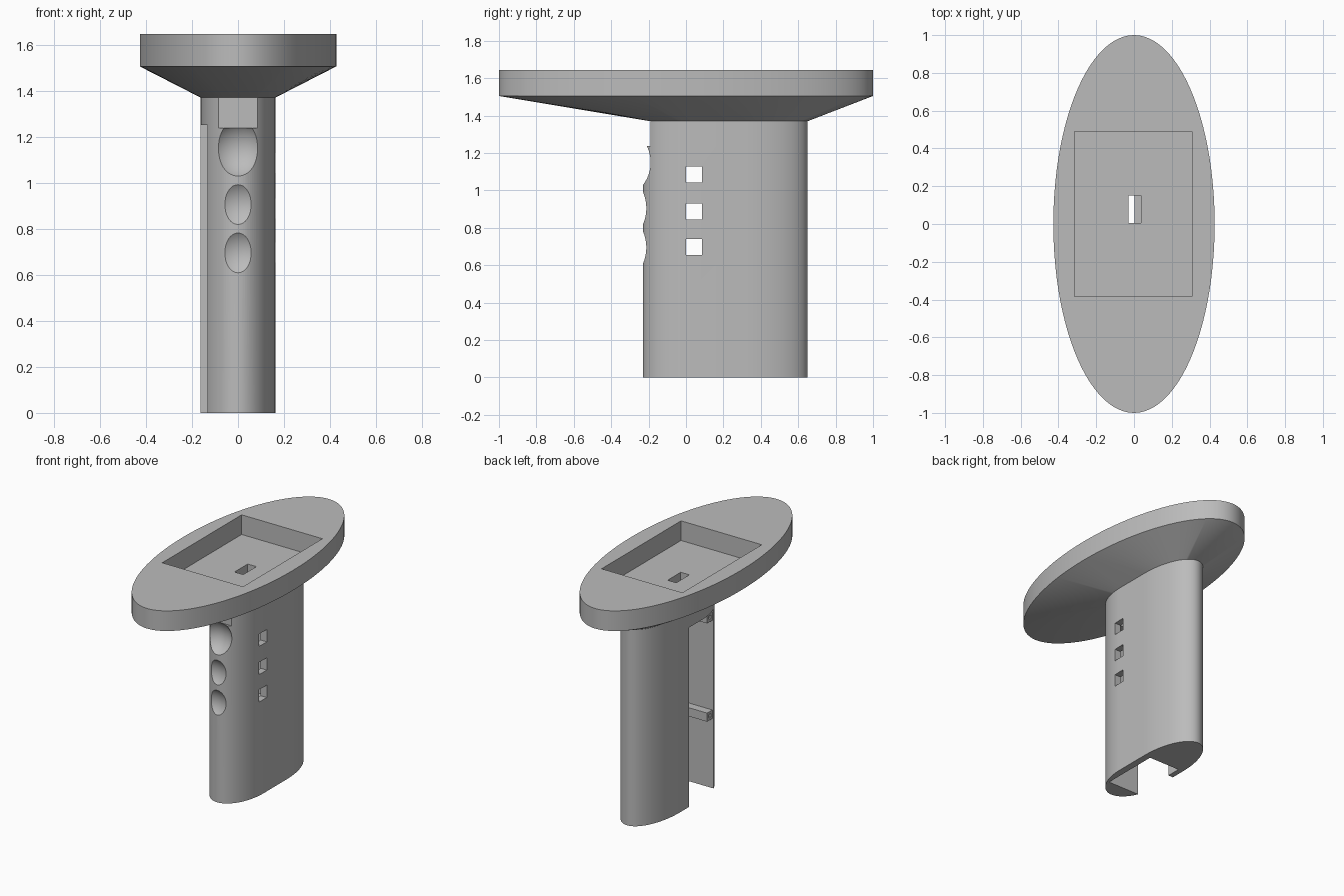
import bpy, bmesh, math

default = bpy.data.objects.get("Cube")
if default:
    bpy.data.objects.remove(default, do_unlink=True)

grey = bpy.data.materials.new("matte grey")
grey.use_nodes = True
color = (0.5, 0.5, 0.5, 1)
grey.diffuse_color = color
for node in grey.node_tree.nodes:
    if node.type == 'BSDF_PRINCIPLED':
        node.inputs["Base Color"].default_value = color

K = 49                       # points on each half outline
HALF_WIDTH = 0.163
FLAT_FRONT = -0.19
NECK, RIM, TOP = 1.37, 1.505, 1.645


def finish(bm, name):
    bmesh.ops.recalc_face_normals(bm, faces=bm.faces[:])
    mesh = bpy.data.meshes.new(name)
    bm.to_mesh(mesh)
    bm.free()
    mesh.materials.append(grey)
    ob = bpy.data.objects.new(name, mesh)
    bpy.context.collection.objects.link(ob)
    return ob


def loft(name, rings):
    bm = bmesh.new()
    loops = [[bm.verts.new(p) for p in ring] for ring in rings]
    n = len(loops[0])
    for a, b in zip(loops, loops[1:]):
        for i in range(n):
            j = (i + 1) % n
            bm.faces.new((a[i], a[j], b[j], b[i]))
    bm.faces.new(loops[0])
    bm.faces.new(loops[-1])
    return finish(bm, name)


def box(name, x, y, z):
    bm = bmesh.new()
    bmesh.ops.create_cube(bm, size=1)
    for v in bm.verts:
        for axis, (lo, hi) in enumerate((x, y, z)):
            v.co[axis] = lo if v.co[axis] < 0 else hi
    return finish(bm, name)


def ball(name, y, z, radius):
    bm = bmesh.new()
    bmesh.ops.create_uvsphere(bm, u_segments=64, v_segments=40, radius=radius)
    bmesh.ops.translate(bm, verts=bm.verts[:], vec=(0, y, z))
    return finish(bm, name)


def cut(target, cutter):
    cutter.hide_render = True
    mod = target.modifiers.new("cut", 'BOOLEAN')
    mod.operation = 'DIFFERENCE'
    mod.solver = 'EXACT'
    mod.object = cutter
    bpy.context.view_layer.objects.active = target
    bpy.ops.object.modifier_apply(modifier=mod.name)
    bpy.data.objects.remove(cutter, do_unlink=True)


def grip_section(z, front=-1.0):
    """Rounded front, flat sides, longer tapered back."""
    pts = []
    for centre, depth, start in ((0.05, 0.28, math.pi), (0.3, 0.35, 0)):
        for i in range(K):
            t = start + math.pi * i / (K - 1)
            y = centre + depth * math.sin(t)
            pts.append((HALF_WIDTH * math.cos(t), max(y, front), z))
    return pts


def oval(z):
    angles = [math.pi + math.pi * (i + 0.5) / K for i in range(2 * K)]
    return [(0.427 * math.cos(t), math.sin(t), z) for t in angles]


# Handle with a side compartment, open at the bottom and on the right
handle = loft("handle", [grip_section(0), grip_section(NECK)])
cut(handle, box("front_trim", (-0.3, 0.3), (-0.4, FLAT_FRONT), (1.237, 1.5)))
cut(handle, box("compartment", (-0.125, 0.115), (-0.115, 0.3), (-0.1, 1.25)))
cut(handle, box("compartment_opening", (-0.3, 0.05), (-0.115, 0.2), (-0.1, 1.25)))

# Finger grooves
for y, z in ((-0.30, 1.15), (-0.34, 0.905), (-0.34, 0.695)):
    cut(handle, ball("finger_groove", y, z, 0.14))

# Square button windows in the left wall
for z in (1.085, 0.888, 0.697):
    cut(handle, box("button_window", (0.05, 0.3), (0, 0.085), (z - 0.043, z + 0.043)))

# Cable passage
cut(handle, box("cable_hole", (-0.03, 0.003), (0.005, 0.15), (1.1, 1.5)))

# Flared oval head with a rectangular recess
head = loft("head", [grip_section(NECK, FLAT_FRONT), oval(RIM), oval(TOP)])
cut(head, box("recess", (-0.315, 0.308), (-0.385, 0.49), (RIM + 0.003, 1.8)))
cut(head, box("cable_hole", (-0.03, 0.037), (0.005, 0.15), (1.2, 1.6)))

# Screw posts inside the compartment
for level, z in (("lower", 0.515), ("upper", 1.2)):
    for side, y in (("front", -0.087), ("back", 0.272)):
        post = box(f"{level}_{side}_screw_post", (-0.123, 0.12),
                   (y - 0.03, y + 0.03), (z - 0.03, z + 0.03))
        cut(post, box("screw_hole", (-0.2, -0.03),
                      (y - 0.012, y + 0.012), (z - 0.012, z + 0.012)))

# Smooth curved walls, sharp edges elsewhere
bpy.ops.object.select_all(action='DESELECT')
for ob in (handle, head):
    ob.select_set(True)
bpy.context.view_layer.objects.active = handle
bpy.ops.object.shade_smooth_by_angle(angle=math.radians(25))
